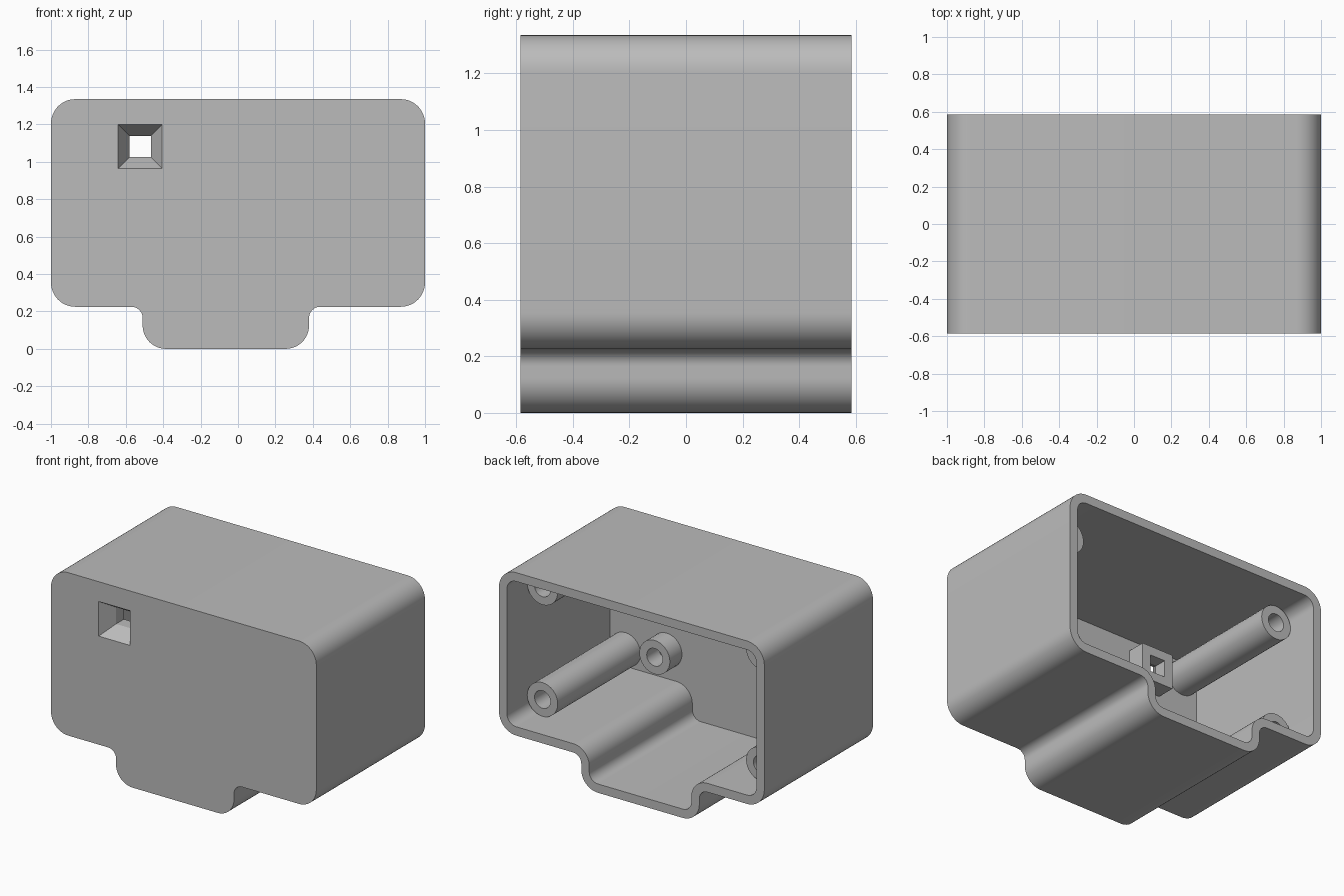
import bpy, bmesh
from math import cos, sin, pi, radians, sqrt
from mathutils import Vector

if "Cube" in bpy.data.objects:
    bpy.data.objects.remove(bpy.data.objects["Cube"])

FRONT, BACK, WALL = -0.585, 0.585, 0.06
INNER = FRONT + WALL
ARC_STEPS = 12

grey = bpy.data.materials.new("plain_grey")
grey.use_nodes = True
grey.diffuse_color = (0.5, 0.5, 0.5, 1)
grey.node_tree.nodes["Principled BSDF"].inputs["Base Color"].default_value = grey.diffuse_color


def finish(bm, name):
    """Turn a bmesh into a named grey object."""
    bmesh.ops.remove_doubles(bm, verts=bm.verts, dist=1e-5)
    bmesh.ops.recalc_face_normals(bm, faces=bm.faces)
    mesh = bpy.data.meshes.new(name)
    bm.to_mesh(mesh)
    bm.free()
    mesh.materials.append(grey)
    obj = bpy.data.objects.new(name, mesh)
    bpy.context.collection.objects.link(obj)
    return obj


def activate(obj):
    bpy.ops.object.select_all(action="DESELECT")
    obj.select_set(True)
    bpy.context.view_layer.objects.active = obj


def smooth(obj):
    activate(obj)
    bpy.ops.object.shade_smooth_by_angle(angle=radians(30))


def rounded_outline(corners, inset):
    """Round an axis-aligned outline of (x, z, radius, convex), moved inward by inset."""
    points = []
    for i, (x, z, radius, convex) in enumerate(corners):
        p = Vector((x, z))
        to_prev = (Vector(corners[i - 1][:2]) - p).normalized()
        to_next = (Vector(corners[(i + 1) % len(corners)][:2]) - p).normalized()
        shift = inset if convex else -inset
        r = radius - shift
        centre = p + (to_prev + to_next) * (shift + r)
        for k in range(ARC_STEPS + 1):
            t = k / ARC_STEPS * pi / 2
            points.append(centre - r * (to_next * cos(t) + to_prev * sin(t)))
    return points


def lathe(name, x, z, profile, sides=32, closed=False):
    """Sweep (radius, y) points round an axis along y; four sides give a square."""
    bm = bmesh.new()
    scale, turn = (sqrt(2), pi / 4) if sides == 4 else (1, 0)
    rings = []
    for r, y in profile:
        angles = [turn + 2 * pi * k / sides for k in range(sides)]
        rings.append([bm.verts.new((x + r * scale * cos(a), y, z + r * scale * sin(a)))
                      for a in angles])
    pairs = list(zip(rings, rings[1:]))
    if closed:
        pairs.append((rings[-1], rings[0]))
    for a, b in pairs:
        for k in range(sides):
            n = (k + 1) % sides
            bm.faces.new((a[k], a[n], b[n], b[k]))
    if not closed:
        bm.faces.new(rings[0])
        bm.faces.new(rings[-1])
    return finish(bm, name)


# Housing shell, open at the back, with a stepped-down channel below
R, STEP_R, CHANNEL_R = 0.13, 0.06, 0.125
TOP, SHELF = 1.335, 0.225
corners = [(-0.51, 0, CHANNEL_R, True), (0.38, 0, CHANNEL_R, True),
           (0.38, SHELF, STEP_R, False), (1, SHELF, R, True),
           (1, TOP, R, True), (-1, TOP, R, True),
           (-1, SHELF, R, True), (-0.51, SHELF, STEP_R, False)]
bm = bmesh.new()
loops = [[bm.verts.new((p.x, y, p.y)) for p in rounded_outline(corners, inset)]
         for inset, y in ((0, FRONT), (0, BACK), (WALL, BACK), (WALL, INNER))]
count = len(loops[0])
for a, b in zip(loops, loops[1:]):
    for k in range(count):
        n = (k + 1) % count
        bm.faces.new((a[k], a[n], b[n], b[k]))
bm.faces.new(loops[0])
bm.faces.new(loops[-1])
shell = finish(bm, "housing_shell")

# Window opening cut through the front wall
WIN_X, WIN_Z, WIN_HALF, HOLE_HALF = -0.523, 1.082, 0.118, 0.057
cutter = lathe("window_cutter", WIN_X, WIN_Z,
               [(WIN_HALF, FRONT - 0.1), (WIN_HALF, INNER + 0.02)], sides=4)
cut = shell.modifiers.new("window", "BOOLEAN")
cut.operation = "DIFFERENCE"
cut.solver = "EXACT"
cut.object = cutter
activate(shell)
bpy.ops.object.modifier_apply(modifier=cut.name)
bpy.data.objects.remove(cutter)
smooth(shell)

# Tapered window funnel with its square sleeve inside
lathe("window_sleeve", WIN_X, WIN_Z,
      [(WIN_HALF, FRONT), (WIN_HALF, -0.4), (HOLE_HALF, -0.4), (HOLE_HALF, FRONT + 0.1)],
      sides=4, closed=True)


def hollow_post(name, x, z, end):
    smooth(lathe(name, x, z, [(POST_R, INNER - 0.01), (POST_R, end),
                              (BORE_R, end), (BORE_R, INNER + 0.002)]))


# Long screw posts touching the walls in the four corners
POST_R, BORE_R = 0.115, 0.06
inset = WALL + POST_R
for side, x in (("left", 1 - inset), ("right", inset - 1)):
    for level, z in (("upper", TOP - inset), ("lower", SHELF + inset)):
        hollow_post(f"{level}_{side}_post", x, z, 0.367)

# Short boss on the inner front wall
hollow_post("short_boss", 0.513, 0.48, -0.395)
